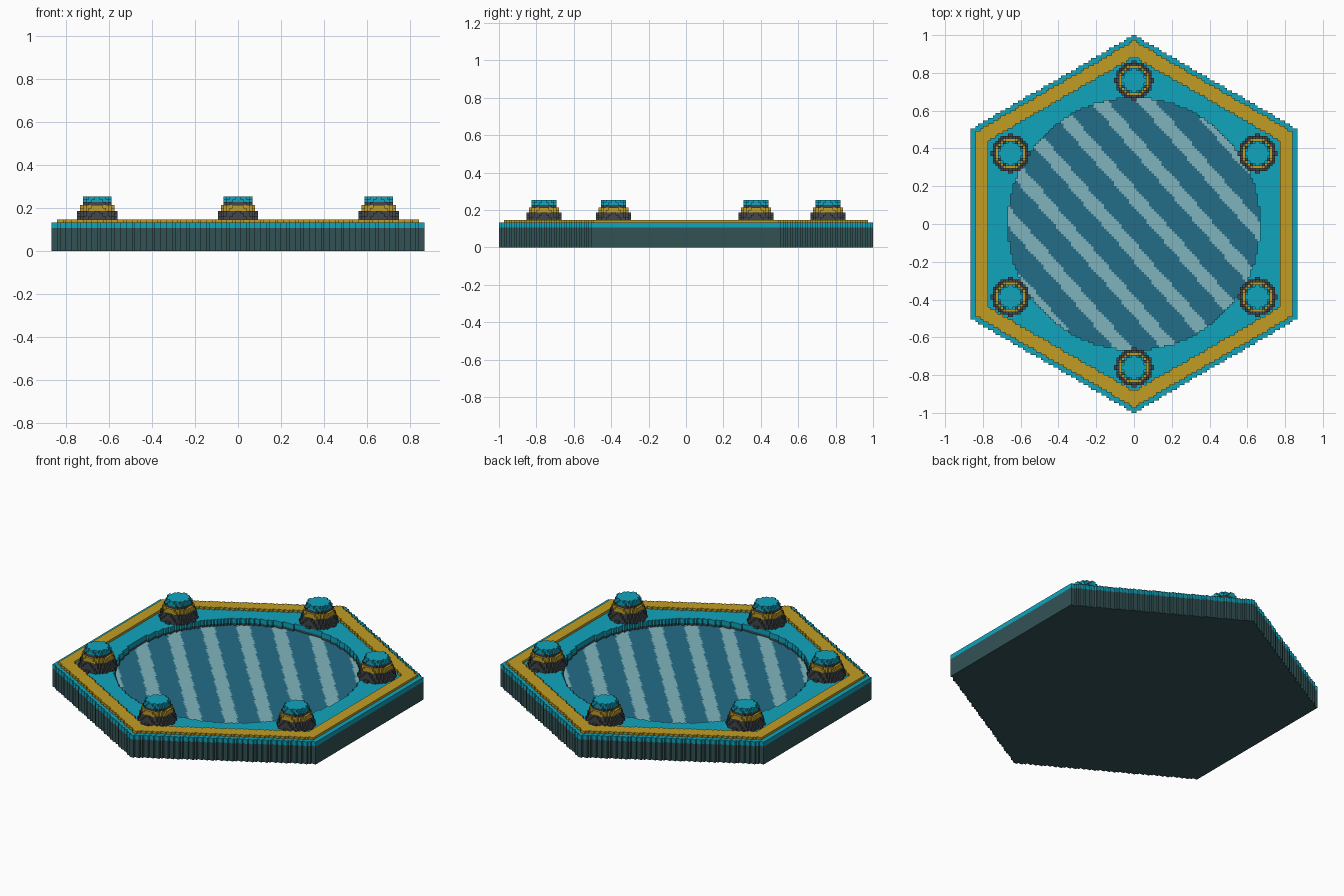
import bpy
from math import cos, sin, radians, hypot

cube = bpy.data.objects.get("Cube")
if cube:
    bpy.data.objects.remove(cube, do_unlink=True)

UNIT = 2 / 150            # block size
APOTHEM = 65              # hexagon half width, in blocks
RECESS = 50               # radius of the sunken disc
FLOOR, BODY, PLATE, TRIM, BOLT = 7, 8, 10, 11, 19   # top layer of each part

COLOURS = {
    "dark_slate": (50, 82, 85),
    "teal": (16, 165, 190),
    "gold": (193, 157, 35),
    "floor_blue": (35, 109, 135),
    "pale_stripe": (127, 180, 189),
    "bolt_grey": (66, 70, 75),
}


def linear(c):
    c /= 255
    return c / 12.92 if c < 0.04 else ((c + 0.055) / 1.055) ** 2.4


def make_material(name, rgb):
    mat = bpy.data.materials.new(name)
    mat.use_nodes = True
    colour = (*map(linear, rgb), 1)
    mat.diffuse_color = colour
    bsdf = next(n for n in mat.node_tree.nodes if n.type == "BSDF_PRINCIPLED")
    bsdf.inputs["Base Color"].default_value = colour
    bsdf.inputs["Roughness"].default_value = 0.8
    return mat


materials = {n: make_material(n, rgb) for n, rgb in COLOURS.items()}
cells = {}                # every solid block -> colour name
parts = {}                # part name -> its blocks


def add(part, cell, colour):
    cells[cell] = colour
    parts.setdefault(part, []).append(cell)


def hex_distance(x, y):
    return max(abs(x), abs(x) / 2 + abs(y) * cos(radians(30)))


def floor_colour(x, y):
    # Diagonal stripes, with a gap through the middle
    across = (x * sin(radians(49)) + y * cos(radians(49))) * UNIT
    return "pale_stripe" if abs(across % 0.19 - 0.095) < 0.036 else "floor_blue"


# Hexagonal tray, striped disc, cover plate and raised trim
for i in range(-APOTHEM, APOTHEM):
    for j in range(-75, 75):
        x, y = i + 0.5, j + 0.5
        d = hex_distance(x, y)
        if d > APOTHEM:
            continue
        sunken = hypot(x, y) < RECESS
        for k in range(FLOOR - 1 if sunken else BODY):
            add("hexagonal_tray", (i, j, k), "dark_slate")
        if sunken:
            add("striped_disc", (i, j, FLOOR - 1), floor_colour(x, y))
            continue
        for k in range(BODY, PLATE):
            add("cover_plate", (i, j, k), "teal")
        if 57.5 < d < 63.1:
            add("raised_trim", (i, j, PLATE), "gold")


# Tapered bolts, banded by height
def bolt_colour(k):
    if k >= 17:
        return "teal"
    return "gold" if k in (14, 15) else "bolt_grey"


for n in range(6):
    a = radians(30 + 60 * n)
    cx, cy = round(57 * cos(a)), round(57 * sin(a))
    for k in range(PLATE, BOLT):
        radius = 7.6 - 0.36 * (k - PLATE)
        for i in range(-8, 8):
            for j in range(-8, 8):
                if hypot(i + 0.5, j + 0.5) < radius:
                    add(f"bolt_{n + 1}", (cx + i, cy + j, k), bolt_colour(k))


def block_faces():
    # Each face of a block: outward direction and its corners in order
    for axis in range(3):
        u, v = (axis + 1) % 3, (axis + 2) % 3
        for side in (0, 1):
            step = [0, 0, 0]
            step[axis] = 2 * side - 1
            ring = []
            for a, b in ((0, 0), (1, 0), (1, 1), (0, 1)):
                corner = [0, 0, 0]
                corner[axis], corner[u], corner[v] = side, a, b
                ring.append(corner)
            yield step, ring if side else ring[::-1]


FACES = list(block_faces())


def build(name, blocks):
    # Skin the part with only the faces open to the air
    used = sorted({cells[c] for c in blocks})
    index, faces, slots = {}, [], []
    for x, y, z in blocks:
        slot = used.index(cells[x, y, z])
        for (dx, dy, dz), ring in FACES:
            if (x + dx, y + dy, z + dz) in cells:
                continue
            corners = [(x + a, y + b, z + c) for a, b, c in ring]
            faces.append([index.setdefault(p, len(index)) for p in corners])
            slots.append(slot)
    mesh = bpy.data.meshes.new(name)
    mesh.from_pydata([[c * UNIT for c in p] for p in index], [], faces)
    for colour in used:
        mesh.materials.append(materials[colour])
    mesh.polygons.foreach_set("material_index", slots)
    mesh.update()
    bpy.context.collection.objects.link(bpy.data.objects.new(name, mesh))


for part, blocks in parts.items():
    build(part, blocks)
